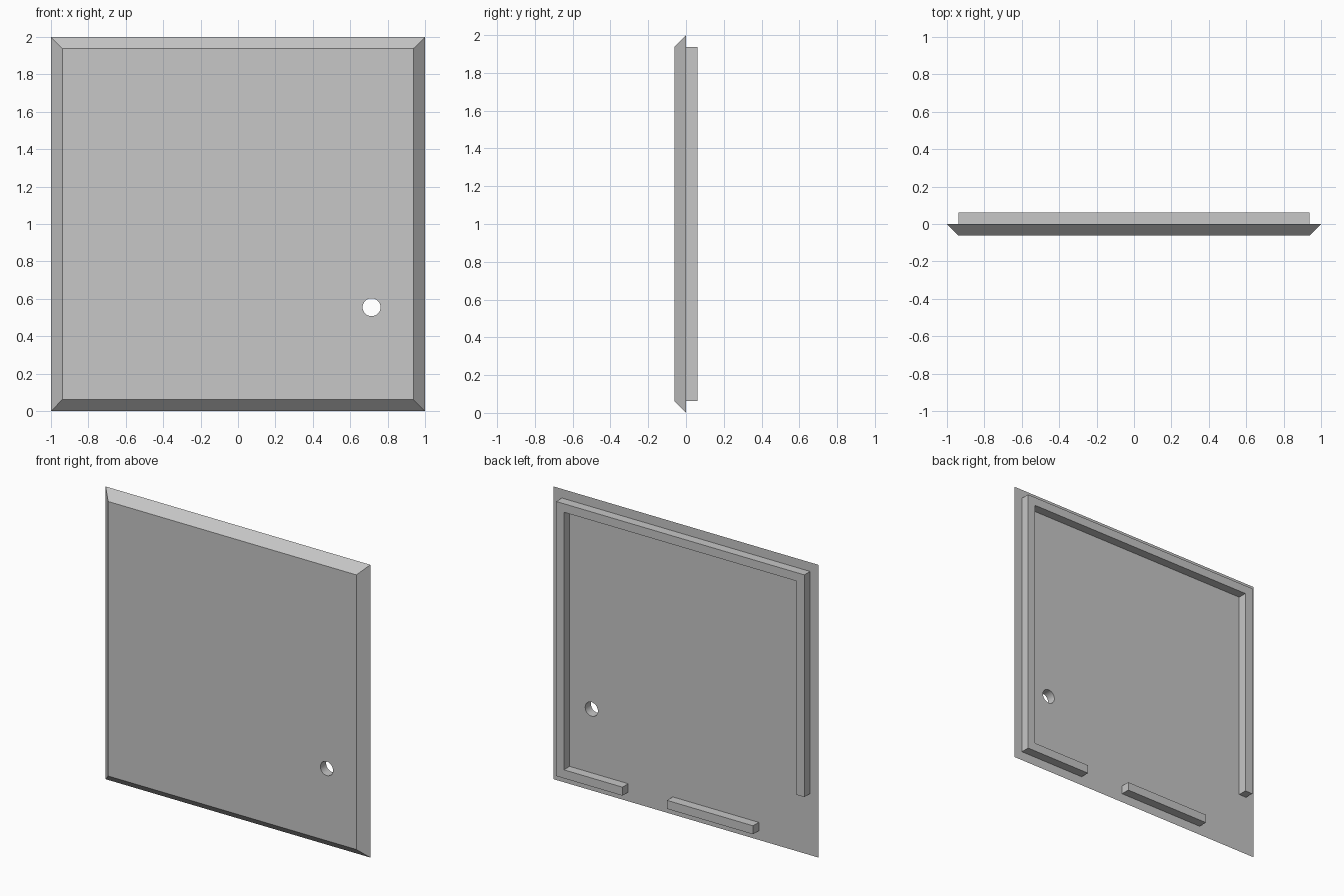
import bpy
import bmesh
from mathutils import Matrix, Vector

cube = bpy.data.objects.get("Cube")
if cube:
    bpy.data.objects.remove(cube, do_unlink=True)

DEPTH = 0.062     # thickness of the plate and of the rails
EDGE = 0.938      # half width of the front face and of the rail outline
INNER = 0.88      # half width inside the rails

grey = bpy.data.materials.new("light grey")
grey.diffuse_color = (0.57, 0.57, 0.57, 1)
grey.use_nodes = True
grey.node_tree.nodes["Principled BSDF"].inputs["Base Color"].default_value = grey.diffuse_color


def add_object(name, bm):
    bmesh.ops.recalc_face_normals(bm, faces=bm.faces)
    mesh = bpy.data.meshes.new(name)
    bm.to_mesh(mesh)
    bm.free()
    mesh.materials.append(grey)
    obj = bpy.data.objects.new(name, mesh)
    bpy.context.collection.objects.link(obj)
    return obj


def extruded(name, outline, y0, y1, end_scale=1.0):
    """Extrude an (x, z) outline along y, scaling the far end about the panel centre."""
    bm = bmesh.new()
    face = bm.faces.new([bm.verts.new((x, y0, z)) for x, z in outline])
    result = bmesh.ops.extrude_face_region(bm, geom=[face], use_keep_orig=True)
    end = [v for v in result["geom"] if isinstance(v, bmesh.types.BMVert)]
    for v in end:
        v.co = Vector((v.co.x * end_scale, y1, 1 + (v.co.z - 1) * end_scale))
    return add_object(name, bm)


# Bevelled front plate, narrowing towards the front
plate = extruded("door_panel", [(-1, 0), (1, 0), (1, 2), (-1, 2)], 0, -DEPTH, EDGE)

# Round hole through the plate
bm = bmesh.new()
bmesh.ops.create_cone(bm, cap_ends=True, segments=32, radius1=0.048, radius2=0.048, depth=0.4,
                      matrix=Matrix.Translation((0.714, 0, 0.555)) @ Matrix.Rotation(1.5708, 4, "X"))
cutter = add_object("hole_cutter", bm)
cutter.hide_render = True
cut = plate.modifiers.new("hole", "BOOLEAN")
cut.operation = "DIFFERENCE"
cut.solver = "EXACT"
cut.object = cutter
bpy.context.view_layer.objects.active = plate
plate.select_set(True)
bpy.ops.object.modifier_apply(modifier=cut.name)
bpy.data.objects.remove(cutter, do_unlink=True)
bpy.ops.object.shade_smooth_by_angle()

# Continuous back rail: short bottom run, full left side, top, and shortened right side
low, high = 1 - EDGE, 1 + EDGE
low_in, high_in = 1 - INNER, 1 + INNER
extruded("back_rail", [(0.437, low), (EDGE, low), (EDGE, high), (-EDGE, high), (-EDGE, 0.42),
                       (-INNER, 0.42), (-INNER, high_in), (INNER, high_in),
                       (INNER, low_in), (0.437, low_in)], 0, DEPTH)

# Separate bottom rail
extruded("bottom_rail", [(-0.55, low), (0.1, low), (0.1, low_in), (-0.55, low_in)], 0, DEPTH)
